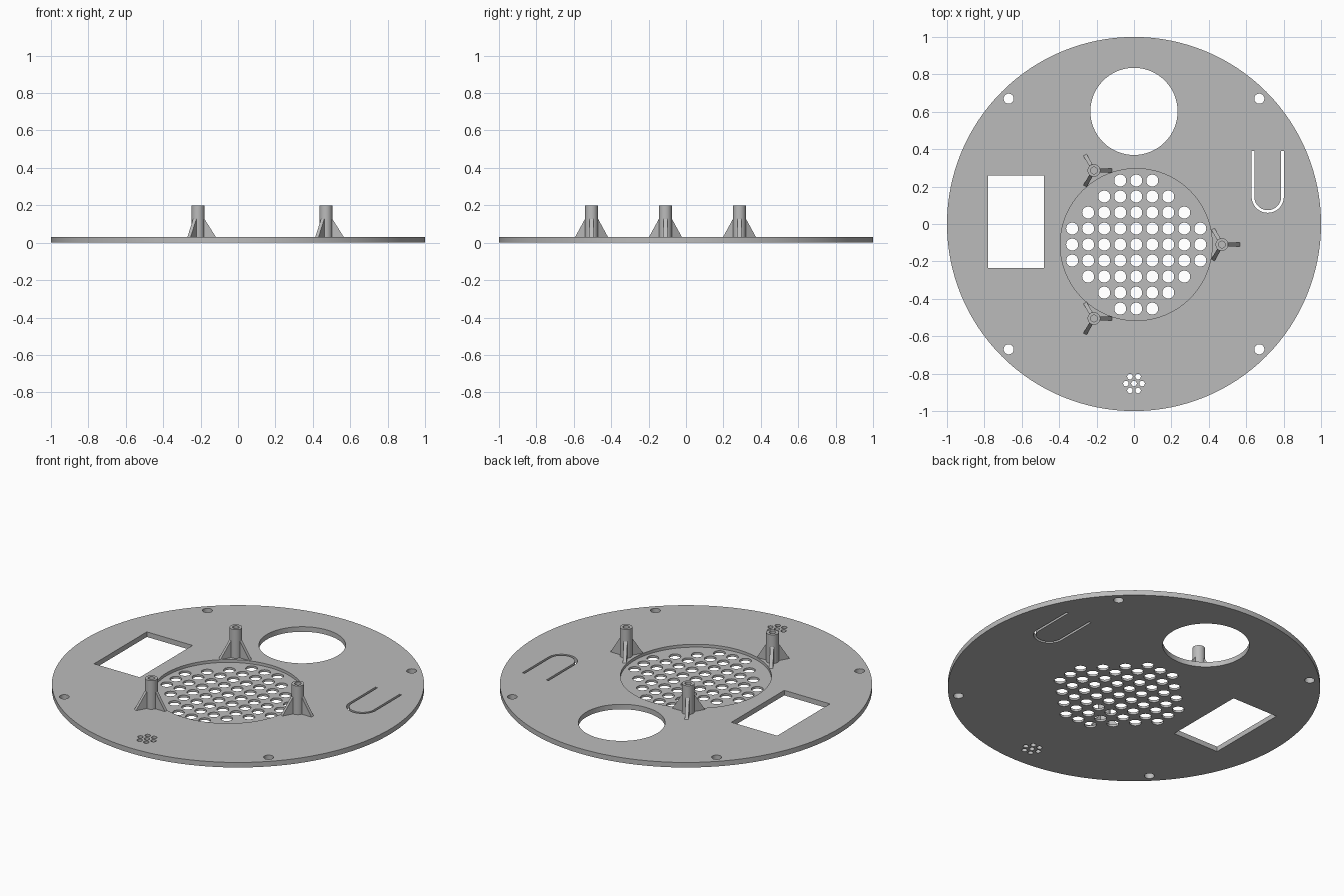
import bpy, bmesh, math
from mathutils import Matrix, Vector

if "Cube" in bpy.data.objects:
    bpy.data.objects.remove(bpy.data.objects["Cube"], do_unlink=True)

TOP = 0.03        # plate thickness
FLOOR = 0.013     # grille floor height
GRILLE = (0.012, -0.11)

grey = bpy.data.materials.new("plain grey")
grey.use_nodes = True
grey.diffuse_color = (0.5, 0.5, 0.5, 1)
grey.node_tree.nodes["Principled BSDF"].inputs["Base Color"].default_value = (0.5, 0.5, 0.5, 1)


def arc(cx, cy, r, start=0, end=360, n=32):
    """Points along an arc; a full circle omits the repeated end point."""
    steps = n if end - start == 360 else n - 1
    angles = [math.radians(start + (end - start) * i / steps) for i in range(n)]
    return [(cx + r * math.cos(a), cy + r * math.sin(a)) for a in angles]


def prism(bm, outline, z0, z1):
    """Closed upright prism over a counter-clockwise outline."""
    low = [bm.verts.new((x, y, z0)) for x, y in outline]
    high = [bm.verts.new((x, y, z1)) for x, y in outline]
    bm.faces.new(low[::-1])
    bm.faces.new(high)
    for i in range(len(low)):
        j = (i + 1) % len(low)
        bm.faces.new((low[i], low[j], high[j], high[i]))


def finish(name, bm):
    bmesh.ops.recalc_face_normals(bm, faces=bm.faces)
    mesh = bpy.data.meshes.new(name)
    bm.to_mesh(mesh)
    bm.free()
    mesh.materials.append(grey)
    obj = bpy.data.objects.new(name, mesh)
    bpy.context.collection.objects.link(obj)
    return obj


def select_only(obj):
    bpy.ops.object.select_all(action="DESELECT")
    obj.select_set(True)
    bpy.context.view_layer.objects.active = obj


def cut(target, outlines, z0, z1):
    """Subtract prisms from the target, then discard the cutter."""
    bm = bmesh.new()
    for outline in outlines:
        prism(bm, outline, z0, z1)
    cutter = finish("cutter", bm)
    cutter.hide_render = True
    mod = target.modifiers.new("cut", "BOOLEAN")
    mod.operation = "DIFFERENCE"
    mod.solver = "EXACT"
    mod.object = cutter
    select_only(target)
    bpy.ops.object.modifier_apply(modifier=mod.name)
    bpy.data.objects.remove(cutter, do_unlink=True)


def smooth(obj):
    select_only(obj)
    bpy.ops.object.shade_smooth_by_angle(angle=math.radians(30))


# Round base plate
bm = bmesh.new()
prism(bm, arc(0, 0, 1, n=128), 0, TOP)
plate = finish("base_plate", bm)

# Shallow round recess for the grille
cut(plate, [arc(*GRILLE, 0.406, n=96)], FLOOR, TOP + 0.1)

# Large round opening and rectangular window
holes = [arc(0, 0.602, 0.233, n=96),
         [(-0.78, -0.235), (-0.48, -0.235), (-0.48, 0.26), (-0.78, 0.26)]]

# Screw holes near the rim
holes += [arc(x, y, 0.027) for x in (-0.67, 0.67) for y in (-0.67, 0.67)]

# Grille holes, a rounded block on a square pitch
pitch = 0.0856
for row, half in zip(range(-4, 5), (1, 2, 3, 4, 4, 4, 3, 2, 1)):
    for col in range(-half, half + 1):
        holes.append(arc(GRILLE[0] + col * pitch, GRILLE[1] + row * pitch, 0.032))

# Small hexagonal cluster of holes at the front
holes.append(arc(0, -0.853, 0.015, n=20))
holes += [arc(x, y, 0.015, n=20) for x, y in arc(0, -0.853, 0.043, n=6)]

# U-shaped slot that frees a flexible tongue
cx, cy, r_out, r_in, end = 0.715, 0.146, 0.086, 0.072, 0.39
holes.append([(cx - r_out, end)] + arc(cx, cy, r_out, 180, 360)
             + [(cx + r_out, end), (cx + r_in, end)]
             + arc(cx, cy, r_in, 180, 360)[::-1] + [(cx - r_in, end)])

cut(plate, holes, -0.1, TOP + 0.1)
smooth(plate)


def standoff(name, x, y):
    """Hollow post with three triangular ribs."""
    bm = bmesh.new()
    profile = [(0.034, TOP), (0.034, 0.2), (0.018, 0.2), (0.018, TOP)]
    verts = [bm.verts.new((r, 0, z)) for r, z in profile]
    edges = [bm.edges.new(pair) for pair in zip(verts, verts[1:])]
    bmesh.ops.spin(bm, geom=verts + edges, axis=(0, 0, 1), cent=(0, 0, 0),
                   angle=math.tau, steps=32, use_merge=True)
    bmesh.ops.remove_doubles(bm, verts=bm.verts, dist=0.0001)

    # Ribs
    side = [(0.028, TOP), (0.096, TOP), (0.034, 0.128), (0.028, 0.128)]
    for k in range(3):
        turn = Matrix.Rotation(math.tau * k / 3, 3, "Z")
        left, right = [[bm.verts.new(turn @ Vector((r, w, z))) for r, z in side]
                       for w in (-0.01, 0.01)]
        bm.faces.new(left)
        bm.faces.new(right[::-1])
        for i in range(len(side)):
            j = (i + 1) % len(side)
            bm.faces.new((left[j], left[i], right[i], right[j]))
    obj = finish(name, bm)
    obj.location = (x, y, 0)
    smooth(obj)


standoff("standoff_right_back", -0.214, 0.286)
standoff("standoff_right_front", -0.214, -0.505)
standoff("standoff_left", 0.47, -0.11)
